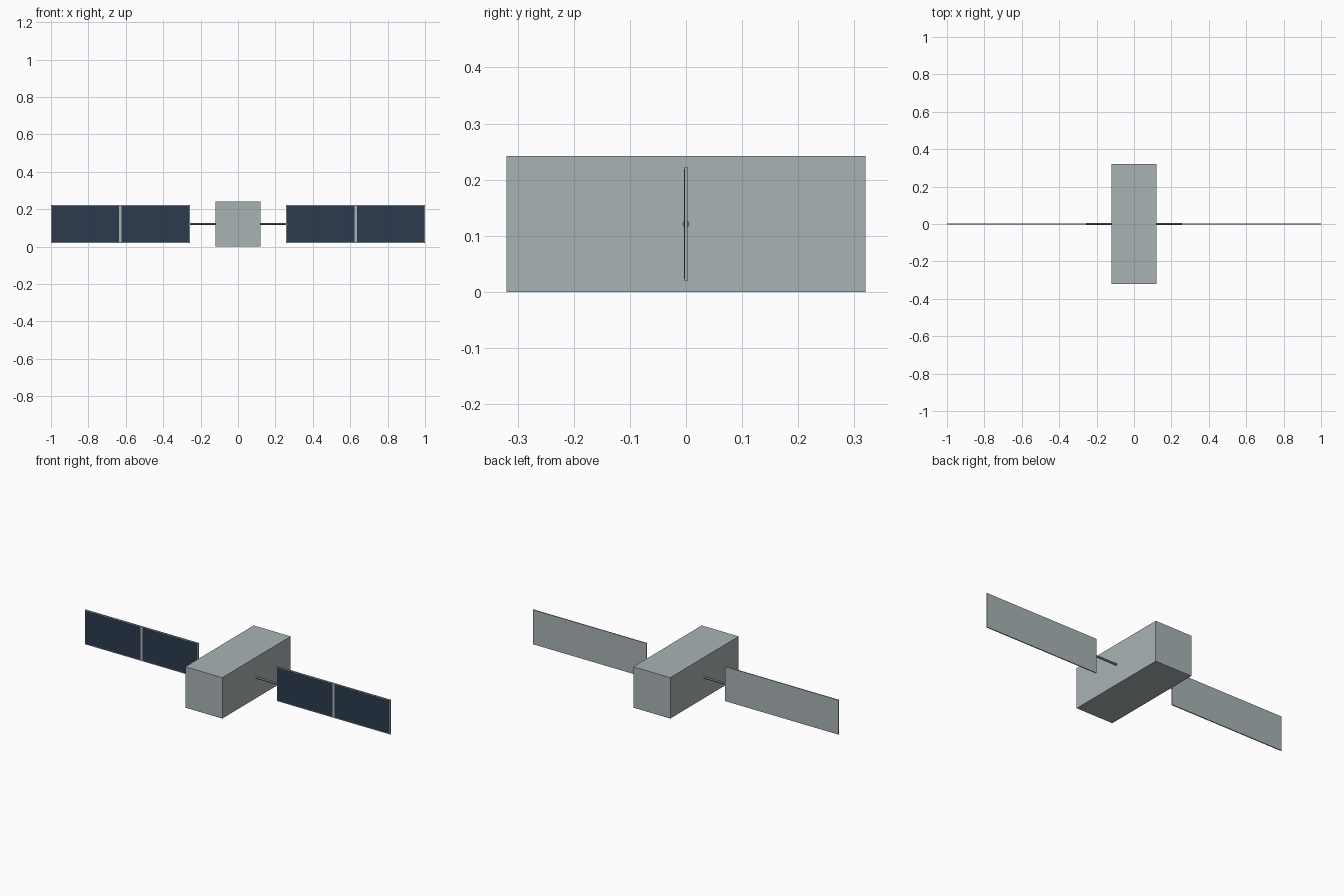
import bpy
from math import pi

cube = bpy.data.objects.get("Cube")
if cube:
    bpy.data.objects.remove(cube, do_unlink=True)


def material(name, rgb):
    mat = bpy.data.materials.new(name)
    mat.use_nodes = True
    color = (*rgb, 1)
    mat.diffuse_color = color
    mat.node_tree.nodes["Principled BSDF"].inputs["Base Color"].default_value = color
    return mat


HULL = material("hull grey", (0.40, 0.45, 0.46))
CELL = material("solar cell navy", (0.025, 0.042, 0.078))
ROD = material("rod grey", (0.20, 0.22, 0.23))

MID_Z = 0.121      # height of the centre line
INNER, OUTER = 0.257, 1.0   # extent of a panel along x
PANEL_H = 0.204
PANEL_T = 0.006
BORDER = 0.005     # frame around the cells
GAP = 0.013        # rib between the two cells


def box(name, center, size, mat):
    bpy.ops.mesh.primitive_cube_add(size=1, location=center)
    obj = bpy.context.object
    obj.name = name
    obj.scale = size
    bpy.ops.object.transform_apply(location=False, rotation=False, scale=True)
    obj.data.materials.append(mat)
    return obj


# Main body
box("body", (0, 0, MID_Z), (0.242, 0.64, 2 * MID_Z), HULL)

# Each wing: a rod, a panel frame and two cell plates on its front
for side, sign in (("left", 1), ("right", -1)):
    body_x = 0.121
    bpy.ops.mesh.primitive_cylinder_add(
        vertices=12, radius=0.006, depth=INNER - body_x,
        location=(sign * (INNER + body_x) / 2, 0, MID_Z), rotation=(0, pi / 2, 0))
    rod = bpy.context.object
    rod.name = f"{side}_panel_rod"
    rod.data.materials.append(ROD)
    bpy.ops.object.shade_smooth_by_angle()

    middle = (INNER + OUTER) / 2
    box(f"{side}_panel_frame", (sign * middle, 0, MID_Z),
        (OUTER - INNER, PANEL_T, PANEL_H), HULL)

    cell_w = (OUTER - INNER - GAP) / 2 - BORDER
    for place, step in (("inner", -1), ("outer", 1)):
        x = middle + step * (GAP + cell_w) / 2
        box(f"{side}_{place}_solar_cell", (sign * x, -PANEL_T / 2, MID_Z),
            (cell_w, 0.002, PANEL_H - 2 * BORDER), CELL)
